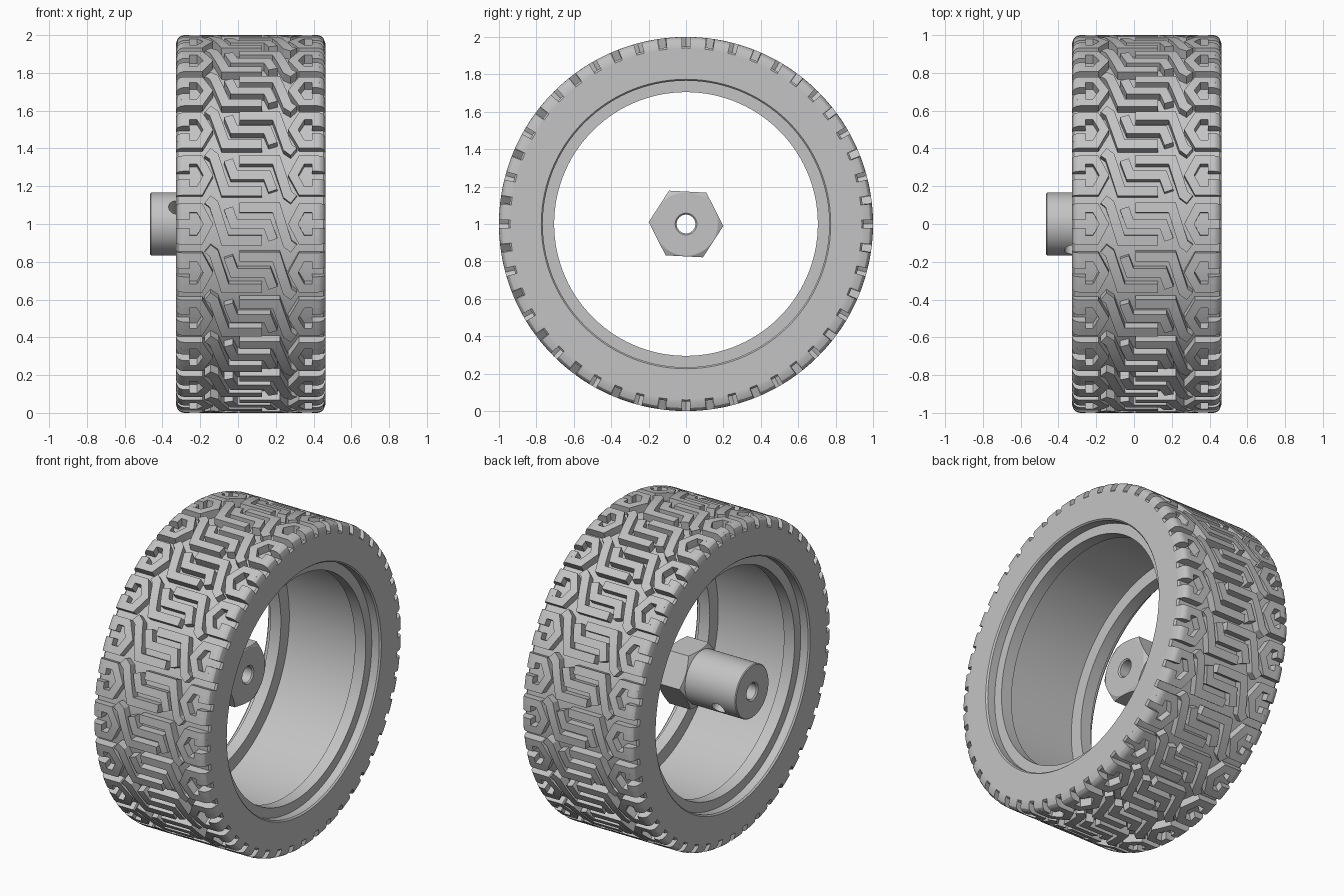
import bpy, bmesh, math
from mathutils import Vector, Matrix

cube = bpy.data.objects.get("Cube")
if cube:
    bpy.data.objects.remove(cube, do_unlink=True)

MID = 0.067          # middle of the tyre along x
HALF = 0.396         # half of the tyre width
PITCH = 24           # tread repeats around the tyre
ROUND = 0.045        # shoulder rounding

grey = bpy.data.materials.new("plain grey")
grey.use_nodes = True
grey.diffuse_color = (0.55, 0.55, 0.55, 1)
grey.node_tree.nodes["Principled BSDF"].inputs["Base Color"].default_value = (0.55, 0.55, 0.55, 1)


def make_object(name, bm):
    bmesh.ops.recalc_face_normals(bm, faces=bm.faces)
    mesh = bpy.data.meshes.new(name)
    bm.to_mesh(mesh)
    bm.free()
    mesh.materials.append(grey)
    ob = bpy.data.objects.new(name, mesh)
    bpy.context.collection.objects.link(ob)
    return ob


def activate(ob):
    bpy.ops.object.select_all(action='DESELECT')
    ob.select_set(True)
    bpy.context.view_layer.objects.active = ob


def smooth(ob):
    activate(ob)
    bpy.ops.object.shade_smooth_by_angle(angle=math.radians(28))


def wheel_point(x, r, a):
    return Vector((x, -r * math.cos(a), 1 + r * math.sin(a)))


def lathe(name, profile, steps):
    """Closed (x, radius) profile turned around the axle."""
    bm = bmesh.new()
    rings = [[bm.verts.new(wheel_point(x, r, math.tau * i / steps)) for x, r in profile]
             for i in range(steps)]
    n = len(profile)
    for i in range(steps):
        a, b = rings[i], rings[(i + 1) % steps]
        for j in range(n):
            k = (j + 1) % n
            bm.faces.new((a[j], a[k], b[k], b[j]))
    return make_object(name, bm)


def cut(ob, tool, operation):
    mod = ob.modifiers.new("cut", 'BOOLEAN')
    mod.operation, mod.solver, mod.object = operation, 'EXACT', tool
    activate(ob)
    bpy.ops.object.modifier_apply(modifier=mod.name)
    bpy.data.objects.remove(tool, do_unlink=True)


# Tyre carcass: groove floor, side walls, stepped bead lips and hollow middle
half = [(0.385, 0.95), (HALF, 0.94), (HALF, 0.774), (0.387, 0.766), (0.335, 0.766),
        (0.335, 0.705), (0.26, 0.705), (0.26, 0.79)]
profile = half + [(-u, r) for u, r in reversed(half)]
smooth(lathe("tyre_carcass", [(MID + u, r) for u, r in profile], 120))


# Tread: raised strips that follow paths of (across, around)
def crown(u):
    d = max(0, abs(u) - (HALF - ROUND))
    return 1 - ROUND + math.sqrt(max(0, ROUND ** 2 - d ** 2))


def refine(path, step=0.045):
    pts = []
    for a, b in zip(path, path[1:]):
        a, b = Vector(a), Vector(b)
        # finer cuts where a strip rolls over the shoulder
        rolls = max(abs(a.x), abs(b.x)) > HALF - ROUND
        n = math.ceil((b - a).length / (step / 4 if rolls else step))
        pts += [a.lerp(b, i / n) for i in range(n)]
    return pts + [Vector(path[-1])]


def add_strip(bm, path, width, turn):
    pts = refine(path)
    sections = []
    for i, p in enumerate(pts):
        d0 = (p - pts[i - 1]).normalized() if i else (pts[1] - p).normalized()
        d1 = (pts[i + 1] - p).normalized() if i < len(pts) - 1 else d0
        d = (d0 + d1).normalized()
        side = Vector((-d.y, d.x)) * (width / 2 / max(0.5, d.dot(d0)))
        row = []
        for q, top in ((p + side, 0), (p + side, 1), (p - side, 1), (p - side, 0)):
            r = crown(q.x) if top else 0.935
            row.append(bm.verts.new(wheel_point(MID + q.x, r, turn + q.y)))
        sections.append(row)
    for a, b in zip(sections, sections[1:]):
        for j in range(4):
            k = (j + 1) % 4
            bm.faces.new((a[j], a[k], b[k], b[j]))
    bm.faces.new(sections[0])
    bm.faces.new(sections[-1][::-1])


# Strips repeated twice per pitch, turned half round about the tread centre
paired = [
    # long bent bar
    ([(-0.228, 0.131), (-0.195, 0.105), (-0.135, -0.087), (0.06, -0.087)], 0.052),
    # shoulder bracket, open towards the side wall
    ([(HALF, 0.085), (0.27, 0.085), (0.225, 0), (0.27, -0.085), (HALF, -0.085)], 0.047),
    # hooks that narrow the bracket opening
    ([(0.325, 0.043), (HALF, 0.043)], 0.043),
    ([(0.325, -0.043), (HALF, -0.043)], 0.043),
]
# Winding bar between the bent bars
winding = [(-0.118, 0.085), (-0.088, 0), (0.088, 0), (0.118, -0.085)]

bm = bmesh.new()
for i in range(PITCH):
    angle = math.tau * i / PITCH
    add_strip(bm, winding, 0.05, angle)
    for path, width in paired:
        for s in (1, -1):
            add_strip(bm, [(s * u, s * v) for u, v in path], width, angle)
smooth(make_object("tread_blocks", bm))

# Hub sleeve with a bore and a cross hole for the set screw
sleeve = lathe("hub_sleeve", [(-0.465, 0.058), (-0.465, 0.162), (-0.46, 0.167), (-0.11, 0.167),
                              (-0.11, 0.05), (-0.457, 0.05)], 64)
TILT = math.radians(147)     # direction of the cross hole in the y-z plane
bm = bmesh.new()
bmesh.ops.create_cone(bm, cap_ends=True, segments=32, radius1=0.042, radius2=0.042, depth=0.6)
direction = Vector((0, math.cos(TILT), math.sin(TILT)))
turn = Vector((0, 0, 1)).rotation_difference(direction).to_matrix().to_4x4()
bm.transform(Matrix.Translation((-0.325, 0, 1)) @ turn)
drill = make_object("drill", bm)
drill.hide_render = True
cut(sleeve, drill, 'DIFFERENCE')
smooth(sleeve)

# Hexagonal drive nut with turned corners and a bore
bm = bmesh.new()
bottom = []
for i in range(6):
    a = math.radians(60 * i - 3)
    bottom.append(bm.verts.new((-0.2, 0.2 * math.cos(a), 1 + 0.2 * math.sin(a))))
face = bm.faces.new(bottom)
top = bmesh.ops.extrude_face_region(bm, geom=[face])["geom"]
bmesh.ops.translate(bm, verts=[v for v in top if isinstance(v, bmesh.types.BMVert)],
                    vec=(0.4, 0, 0))
nut = make_object("drive_nut", bm)
turned = lathe("turned_blank", [(-0.11, 0.05), (-0.11, 0.17), (-0.088, 0.21), (0.048, 0.21),
                                (0.07, 0.17), (0.07, 0.058), (0.062, 0.05)], 64)
turned.hide_render = True
cut(nut, turned, 'INTERSECT')
smooth(nut)
